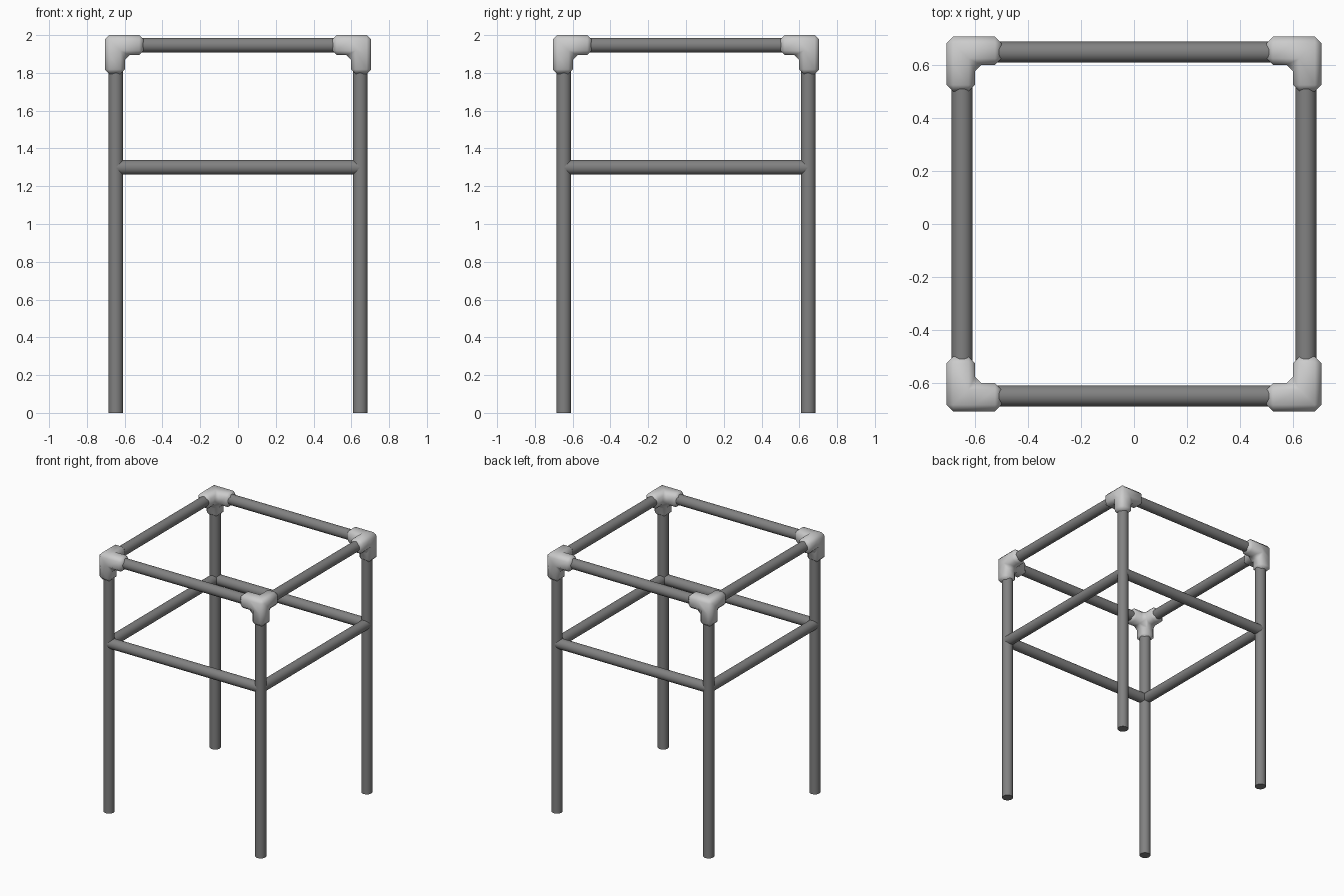
import bpy, bmesh, math
from mathutils import Vector

if "Cube" in bpy.data.objects:
    bpy.data.objects.remove(bpy.data.objects["Cube"])

P = 0.647       # tube centre line
F = 0.652       # corner fitting centre
R = 0.039       # tube radius
TOP = 1.947     # top rail height
MID = 1.3       # middle rail height
H = 0.053       # half width of corner fitting
ARM = 0.1       # fitting arm length beyond its cube


def grey(name, v):
    m = bpy.data.materials.new(name)
    m.diffuse_color = (v, v, v, 1)
    m.use_nodes = True
    m.node_tree.nodes["Principled BSDF"].inputs["Base Color"].default_value = m.diffuse_color
    return m


dark, light = grey("dark_steel", 0.22), grey("light_steel", 0.64)


def tube(name, a, b):
    a, b = Vector(a), Vector(b)
    d = b - a
    bpy.ops.mesh.primitive_cylinder_add(vertices=32, radius=R, depth=d.length, location=(a + b) / 2)
    o = bpy.context.object
    o.name = name
    o.rotation_euler = d.to_track_quat('Z', 'Y').to_euler()
    o.data.materials.append(dark)
    bpy.ops.object.shade_smooth_by_angle(angle=math.radians(40))


def fitting(name, turn, x, y):
    # cube with three extruded arms, all edges chamfered
    bm = bmesh.new()
    bmesh.ops.create_cube(bm, size=2 * H)
    for axis in (Vector((-1, 0, 0)), Vector((0, -1, 0)), Vector((0, 0, -1))):
        bm.normal_update()
        face = max(bm.faces, key=lambda f: (round(f.normal.dot(axis), 3),
                                            round(f.calc_center_median().dot(axis), 4)))
        ext = bmesh.ops.extrude_discrete_faces(bm, faces=[face])["faces"]
        bmesh.ops.translate(bm, vec=axis * ARM, verts=ext[0].verts)
    bmesh.ops.remove_doubles(bm, verts=bm.verts, dist=1e-5)
    bmesh.ops.recalc_face_normals(bm, faces=bm.faces)
    sharp = [e for e in bm.edges if e.calc_face_angle(0) > 0.5]
    bmesh.ops.bevel(bm, geom=sharp, offset=0.024, offset_type='OFFSET',
                    segments=1, affect='EDGES', clamp_overlap=True)
    me = bpy.data.meshes.new(name)
    bm.to_mesh(me)
    bm.free()
    me.materials.append(light)
    o = bpy.data.objects.new(name, me)
    bpy.context.collection.objects.link(o)
    o.location = (x, y, TOP)
    o.rotation_euler.z = turn
    bpy.ops.object.select_all(action='DESELECT')
    bpy.context.view_layer.objects.active = o
    o.select_set(True)
    bpy.ops.object.shade_smooth_by_angle(angle=math.radians(60))


corners = [(1, 1), (-1, 1), (-1, -1), (1, -1)]
for i, (sx, sy) in enumerate(corners):
    nx, ny = corners[(i + 1) % 4]
    x, y, nx, ny = sx * P, sy * P, nx * P, ny * P
    # legs
    tube(f"leg_{i + 1}", (x, y, 0), (x, y, TOP))
    # top and middle rails
    tube(f"top_rail_{i + 1}", (x, y, TOP), (nx, ny, TOP))
    tube(f"middle_rail_{i + 1}", (x, y, MID), (nx, ny, MID))
    # corner fittings
    fitting(f"corner_fitting_{i + 1}", i * math.pi / 2, sx * F, sy * F)
